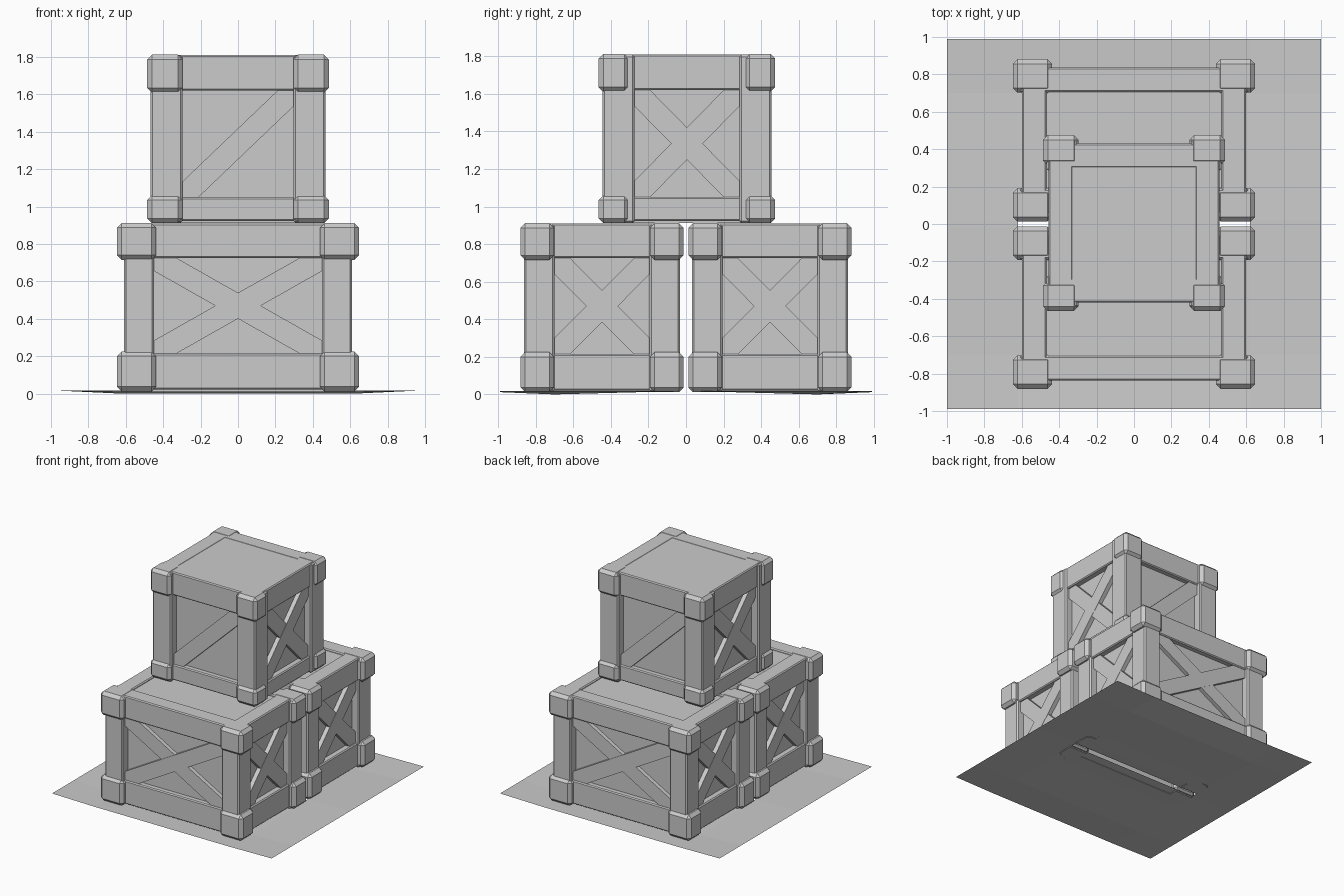
import bpy, bmesh
from math import atan2, hypot, pi
from mathutils import Matrix, Vector

if "Cube" in bpy.data.objects:
    bpy.data.objects.remove(bpy.data.objects["Cube"])


def make_object(name, boxes, bevel=0.0):
    """One object from a list of (low corner, high corner) or (matrix) boxes."""
    bm = bmesh.new()
    for b in boxes:
        if isinstance(b, Matrix):
            m = b
        else:
            lo, hi = Vector(b[0]), Vector(b[1])
            m = Matrix.Translation((lo + hi) / 2) @ Matrix.Diagonal((*(hi - lo), 1))
        bmesh.ops.create_cube(bm, size=1, matrix=m)
    if bevel:
        bmesh.ops.bevel(bm, geom=bm.edges[:], offset=bevel, segments=1, affect='EDGES')
    bmesh.ops.recalc_face_normals(bm, faces=bm.faces[:])
    me = bpy.data.meshes.new(name)
    bm.to_mesh(me)
    bm.free()
    ob = bpy.data.objects.new(name, me)
    bpy.context.collection.objects.link(ob)
    return ob


def sbox(sx, sy, x0, x1, y0, y1, z0, z1, cy):
    """Box given in the positive quadrant, mirrored by signs, moved to cy."""
    xs, ys = sorted((sx * x0, sx * x1)), sorted((sy * y0, sy * y1))
    return (xs[0], ys[0] + cy, z0), (xs[1], ys[1] + cy, z1)


def crate(name, cy, z0, z1, fx, fy, post, low, high, cap, cap_len, lid_drop, single_front):
    signs = [(sx, sy) for sx in (-1, 1) for sy in (-1, 1)]
    rx, ry = fx - 0.012, fy - 0.025          # rail faces
    px, py = rx - 0.05, ry - 0.045           # recessed panel faces

    # panels and lid
    make_object(name + "_panels", [((-px, cy - py, z0), (px, cy + py, z1 - lid_drop))])

    # corner posts
    make_object(name + "_posts",
                [sbox(sx, sy, fx - post, fx, fy - post, fy, z0, z1 - 0.005, cy) for sx, sy in signs], 0.01)

    # top and bottom rails
    rails = []
    for a, b in ((z0 + 0.01, low), (high, z1 - 0.002)):
        for s in (-1, 1):
            rails.append(sbox(1, s, -fx + 0.05, fx - 0.05, ry - 0.13, ry, a, b, cy))
            rails.append(sbox(s, 1, rx - 0.13, rx, -fy + 0.05, fy - 0.05, a, b, cy))
    make_object(name + "_rails", rails, 0.008)

    # chunky corner caps
    caps = []
    for sx, sy in signs:
        for a, b in ((z0, low + 0.01), (high - 0.01, z1)):
            caps.append(sbox(sx, sy, fx + cap - cap_len, fx + cap,
                             fy + 0.02 - cap_len * 0.85, fy + 0.02, a, b, cy))
    make_object(name + "_corner_caps", caps, 0.025)

    # crossed diagonal braces on each side
    braces = []
    h, mid = high - low, (low + high) / 2
    for k in range(4):
        wide, dist = ((fx - post), py) if k % 2 == 0 else ((fy - post), px)
        turn = Matrix.Translation((0, cy, mid)) @ Matrix.Rotation(k * pi / 2, 4, 'Z')
        for i, s in enumerate((1, -1)):
            if single_front and k % 2 == 0 and s == -1:
                continue
            ang = atan2(h, 2 * wide)
            thick = 0.07 - 0.004 * i
            braces.append(turn @ Matrix.Translation((0, -dist, 0))
                          @ Matrix.Rotation(-s * ang, 4, 'Y')
                          @ Matrix.Diagonal((hypot(h, 2 * wide) + 0.04, thick, 0.12, 1)))
    make_object(name + "_braces", braces)


# three stacked crates
for label, y in (("front_crate", -0.447), ("back_crate", 0.447)):
    crate(label, y, 0.012, 0.912, 0.61, 0.414, 0.16, 0.215, 0.725, 0.038, 0.21, 0.015, False)
crate("top_crate", 0.005, 0.912, 1.812, 0.468, 0.45, 0.17, 1.05, 1.62, 0.018, 0.19, 0.004, True)

# thin ground sheet with a slit between the lower crates
bm = bmesh.new()
xs, ys = (-1, -0.62, 0.62, 1), (-0.99, -0.7, -0.022, 0.022, 0.7, 0.99)
grid = [[bm.verts.new((x, y, 0.018 if abs(x) == 1 or abs(y) < 0.5
                       else (0.0 if abs(y) == 0.7 else 0.012))) for x in xs] for y in ys]
for j in range(5):
    for i in range(3):
        if (i, j) != (1, 2):
            bm.faces.new((grid[j][i], grid[j][i + 1], grid[j + 1][i + 1], grid[j + 1][i]))
me = bpy.data.meshes.new("ground_sheet")
bm.to_mesh(me)
bm.free()
bpy.context.collection.objects.link(bpy.data.objects.new("ground_sheet", me))
